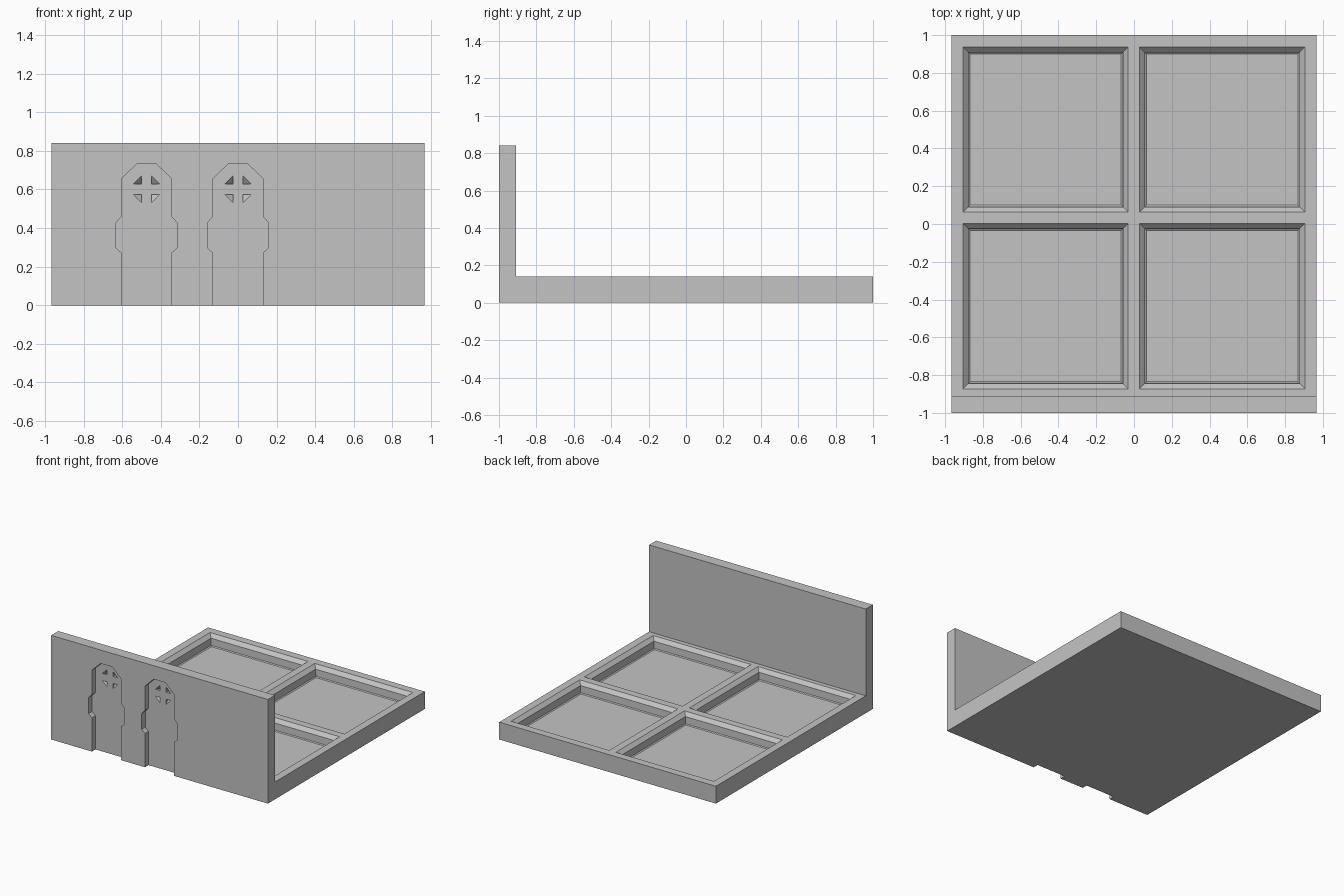
import bpy
import bmesh
from mathutils import Vector

cube = bpy.data.objects.get("Cube")
if cube:
    bpy.data.objects.remove(cube, do_unlink=True)

HALF_X = 0.967
TOP, WALL_TOP, WALL_BACK = 0.14, 0.84, -0.91
POCKET_FLOOR = 0.05
DOOR_FACE = -0.955      # depth of the recessed door faces

stone = bpy.data.materials.new("plain grey")
stone.use_nodes = True
GREY = (0.55, 0.55, 0.55, 1)
stone.diffuse_color = GREY
stone.node_tree.nodes["Principled BSDF"].inputs["Base Color"].default_value = GREY


def loft(name, rings):
    """Closed solid skinned through rings of equal point count."""
    bm = bmesh.new()
    loops = [[bm.verts.new(p) for p in ring] for ring in rings]
    n = len(loops[0])
    for a, b in zip(loops, loops[1:]):
        for i in range(n):
            j = (i + 1) % n
            bm.faces.new((a[i], a[j], b[j], b[i]))
    bm.faces.new(loops[0])
    bm.faces.new(loops[-1])
    bmesh.ops.recalc_face_normals(bm, faces=bm.faces)
    mesh = bpy.data.meshes.new(name)
    bm.to_mesh(mesh)
    bm.free()
    obj = bpy.data.objects.new(name, mesh)
    bpy.context.collection.objects.link(obj)
    return obj


def rect(x0, x1, y0, y1, z, inset):
    return [(x0 + inset, y0 + inset, z), (x1 - inset, y0 + inset, z),
            (x1 - inset, y1 - inset, z), (x0 + inset, y1 - inset, z)]


# Floor slab and upright wall as one L-shaped section
section = [(-1, 0), (1, 0), (1, TOP), (WALL_BACK, TOP),
           (WALL_BACK, WALL_TOP), (-1, WALL_TOP)]
body = loft("floor_and_wall", [[(x, y, z) for y, z in section]
                               for x in (-HALF_X, HALF_X)])
body.data.materials.append(stone)
cutters = []

# Four floor pockets: bevelled rim, upright sides, small foot, flat bottom
for x0, x1 in ((-0.905, -0.031), (0.029, 0.905)):
    for y0, y1 in ((-0.873, 0.003), (0.063, 0.937)):
        steps = [(TOP + 0.02, -0.02), (TOP - 0.028, 0.028),
                 (POCKET_FLOOR + 0.006, 0.03), (POCKET_FLOOR, 0.038)]
        cutters.append(loft("pocket_cutter",
                            [rect(x0, x1, y0, y1, z, i) for z, i in steps]))

# Door recesses with a cross window of four corner pits
half_door = [(0.13, -0.05), (0.13, 0.272), (0.159, 0.298), (0.159, 0.427),
             (0.13, 0.458), (0.13, 0.655), (0.052, 0.731)]
outline = half_door + [(-x, z) for x, z in reversed(half_door)]
for cx in (-0.474, 0):
    cutters.append(loft("door_cutter", [[(cx + x, y, z) for x, z in outline]
                                        for y in (-1.05, DOOR_FACE)]))
    for sx in (-1, 1):
        for sz in (-1, 1):
            corner = Vector((cx + sx * 0.027, DOOR_FACE, 0.601 + sz * 0.028))
            apex = corner + Vector((0, 0.03, 0))
            tri = [corner, corner + Vector((sx * 0.042, 0, 0)),
                   corner + Vector((0, 0, sz * 0.042))]
            rings = [[apex + (p - apex) * s for p in tri] for s in (1.15, 0.02)]
            cutters.append(loft("window_cutter", rings))

for cutter in cutters:
    cutter.hide_render = True
    mod = body.modifiers.new("cut", 'BOOLEAN')
    mod.operation = 'DIFFERENCE'
    mod.solver = 'EXACT'
    mod.object = cutter

# Bake the cuts and drop the helpers
depsgraph = bpy.context.evaluated_depsgraph_get()
baked = bpy.data.meshes.new_from_object(body.evaluated_get(depsgraph))
body.modifiers.clear()
body.data = baked
for cutter in cutters:
    bpy.data.objects.remove(cutter, do_unlink=True)
